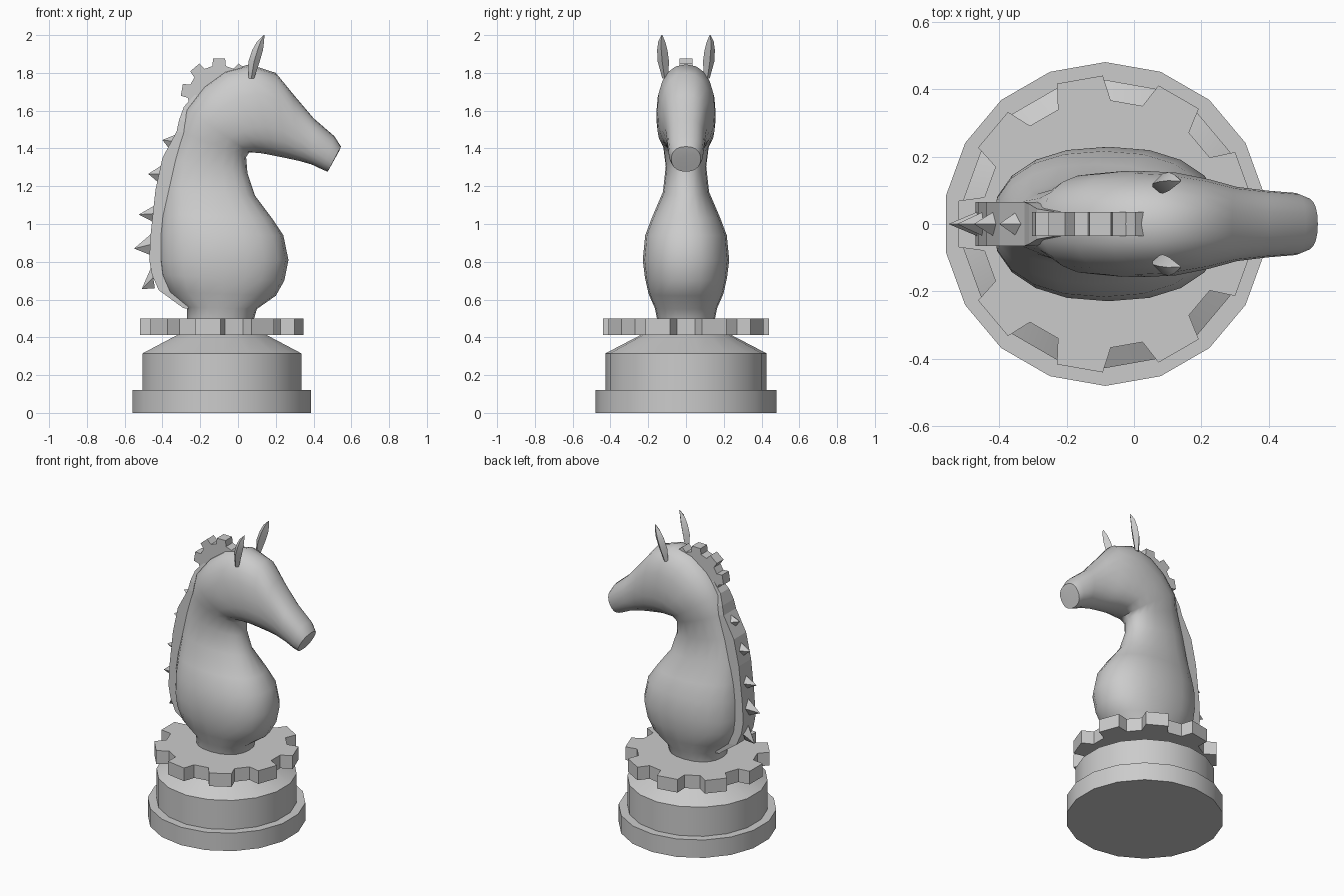
import bpy, bmesh, math
from math import cos, sin, radians, pi

if "Cube" in bpy.data.objects:
    bpy.data.objects.remove(bpy.data.objects["Cube"])

CX = -0.085  # axis of the round base


def finish(name, bm, angle=None):
    bmesh.ops.recalc_face_normals(bm, faces=bm.faces)
    me = bpy.data.meshes.new(name)
    bm.to_mesh(me)
    bm.free()
    ob = bpy.data.objects.new(name, me)
    bpy.context.collection.objects.link(ob)
    if angle:
        bpy.ops.object.select_all(action='DESELECT')
        ob.select_set(True)
        bpy.context.view_layer.objects.active = ob
        bpy.ops.object.shade_smooth_by_angle(angle=radians(angle))
    return ob


def loft(bm, rings, caps=True):
    rows = [[bm.verts.new(p) for p in r] for r in rings]
    n = len(rows[0])
    for a, b in zip(rows, rows[1:]):
        for i in range(n):
            j = (i + 1) % n
            bm.faces.new((a[i], a[j], b[j], b[i]))
    if caps:
        bm.faces.new(rows[0])
        bm.faces.new(rows[-1])


def gear_outline(r_out, r_in, first, teeth=9):
    pts = []
    for k in range(teeth):
        c = first + 360 / teeth * k
        for a, r in ((-12.5, r_in), (-9, r_out), (9, r_out), (12.5, r_in)):
            t = radians(c + a)
            pts.append((r * cos(t), r * sin(t)))
    return pts


# round stepped base, 18 sides
bm = bmesh.new()
steps = [(0.48, 0), (0.48, 0.12), (0.427, 0.12), (0.427, 0.315), (0.235, 0.415), (0.235, 0.43)]
loft(bm, [[(CX + r * cos(radians(10 + 20 * i)), r * sin(radians(10 + 20 * i)), z)
           for i in range(18)] for r, z in steps])
finish("base", bm, 30)

# flat gear on top of the base
bm = bmesh.new()
g = gear_outline(0.44, 0.367, 20)
loft(bm, [[(CX + x, y, z) for x, y in g] for z in (0.412, 0.5)])
finish("base_gear", bm)

# neck and head: rear point, front point, half width
sections = [
    (-.27, .48, .08, .48, .15),
    (-.27, .56, .10, .55, .165),
    (-.37, .64, .20, .62, .198),
    (-.41, .73, .245, .70, .217),
    (-.42, .81, .267, .81, .229),
    (-.42, .94, .24, .94, .216),
    (-.41, 1.05, .18, 1.03, .178),
    (-.395, 1.19, .09, 1.15, .122),
    (-.365, 1.34, .05, 1.27, .107),
    (-.31, 1.49, .043, 1.355, .122),
    (-.275, 1.61, .06, 1.38, .15),
    (-.18, 1.73, .12, 1.375, .157),
    (-.07, 1.81, .15, 1.37, .157),
    (.06, 1.845, .19, 1.362, .152),
    (.20, 1.80, .25, 1.35, .132),
    (.29, 1.69, .32, 1.335, .11),
    (.40, 1.56, .39, 1.315, .099),
    (.51, 1.465, .45, 1.287, .092),
    (.545, 1.41, .475, 1.277, .078),
    (.535, 1.385, .485, 1.295, .05),
]


def rounded(v, p=0.88):
    return math.copysign(abs(v) ** p, v)


rings = []
for bx, bz, fx, fz, w in sections:
    ring = []
    for i in range(20):
        t = 2 * pi * i / 20
        k = 0.5 + 0.5 * rounded(cos(t))
        ring.append((bx + (fx - bx) * k, w * rounded(sin(t)), bz + (fz - bz) * k))
    rings.append(ring)
bm = bmesh.new()
loft(bm, rings)
finish("horse_neck_and_head", bm, 50)

# flat strip down the back of the neck
bm = bmesh.new()
strip = [(-.29, .555, .06), (-.42, .65, .065), (-.455, .73, .065), (-.47, .81, .065),
         (-.462, .95, .065), (-.437, 1.18, .065), (-.40, 1.35, .065), (-.325, 1.49, .065),
         (-.312, 1.55, .06), (-.287, 1.62, .045), (-.20, 1.715, .03)]
loft(bm, [[(x, -w, z), (x, w, z), (x + .12, w, z - .02), (x + .12, -w, z - .02)]
          for x, z, w in strip])
finish("mane_strip", bm)

# pyramid spikes along the strip: lower base, upper base, tip
bm = bmesh.new()
spikes = [(-.445, .66, -.463, .775, -.51, .655), (-.468, .835, -.462, .95, -.55, .87),
          (-.453, 1.01, -.443, 1.10, -.525, 1.05), (-.427, 1.22, -.41, 1.31, -.475, 1.265),
          (-.37, 1.40, -.33, 1.475, -.40, 1.445)]
for x0, z0, x1, z1, xt, zt in spikes:
    mx, mz = (x0 + x1) / 2 + .005, (z0 + z1) / 2
    base = [bm.verts.new(p) for p in ((x0 + .005, 0, z0), (mx, .038, mz),
                                      (x1 + .005, 0, z1), (mx, -.038, mz))]
    tip = bm.verts.new((xt, 0, zt))
    bm.faces.new(base)
    for i in range(4):
        bm.faces.new((base[i], base[(i + 1) % 4], tip))
finish("mane_spikes", bm)

# upright gear set into the crest
bm = bmesh.new()
g = gear_outline(0.203, 0.165, 90)
loft(bm, [[(-.10 + x, y, 1.675 + z) for x, z in g] for y in (-.035, .035)])
finish("crest_gear", bm)

# ears: rear edge x, front edge x, inner y, outer y, height
ear = [(.055, .085, .095, .125, 1.77), (.055, .115, .09, .150, 1.86),
       (.075, .132, .098, .153, 1.92), (.10, .138, .11, .147, 1.965), (.136, .14, .125, .13, 2.0)]
for side, name in ((1, "left_ear"), (-1, "right_ear")):
    bm = bmesh.new()
    loft(bm, [[(a, side * (i + o) / 2, z), ((a + b) / 2, side * o, z),
               (b, side * (.4 * i + .6 * o), z), ((a + b) / 2, side * i, z)]
              for a, b, i, o, z in ear])
    finish(name, bm, 30)
